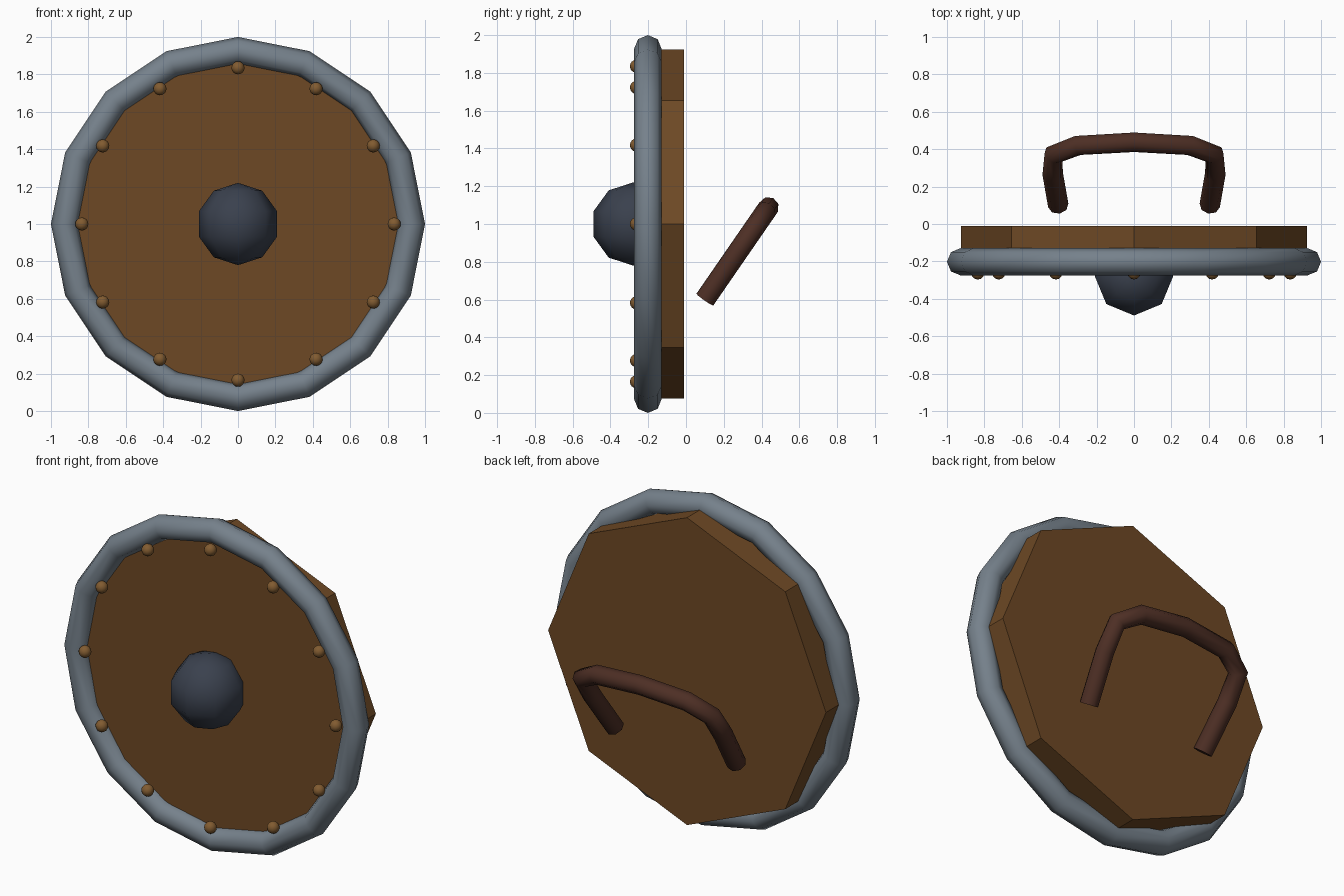
import bpy
from math import radians, sin, cos, pi

cube = bpy.data.objects.get("Cube")
if cube:
    bpy.data.objects.remove(cube, do_unlink=True)


def material(name, color):
    mat = bpy.data.materials.new(name)
    mat.use_nodes = True
    rgba = (*color, 1)
    mat.diffuse_color = rgba
    mat.node_tree.nodes["Principled BSDF"].inputs["Base Color"].default_value = rgba
    return mat


wood = material("brown wood", (0.155, 0.066, 0.018))
steel = material("grey steel", (0.18, 0.22, 0.26))
iron = material("dark iron", (0.042, 0.052, 0.075))
brass = material("dull brass", (0.22, 0.105, 0.03))
leather = material("dark leather", (0.075, 0.028, 0.018))


def finish(name, mat, smooth=True):
    obj = bpy.context.object
    obj.name = name
    obj.data.materials.append(mat)
    if smooth:
        bpy.ops.object.shade_smooth_by_angle(angle=radians(62))
    return obj


facing = (pi / 2, 0, 0)

# Octagonal wooden board with a corner at the top
bpy.ops.mesh.primitive_cylinder_add(vertices=8, radius=0.925, depth=0.2,
                                    location=(0, -0.11, 1), rotation=facing)
finish("board", wood, smooth=False)

# Sixteen-sided metal rim
bpy.ops.mesh.primitive_torus_add(major_segments=16, minor_segments=8,
                                 major_radius=0.927, minor_radius=0.073,
                                 location=(0, -0.202, 1), rotation=facing)
finish("rim", steel)

# Central boss
bpy.ops.mesh.primitive_uv_sphere_add(segments=8, ring_count=5, radius=0.22,
                                     location=(0, -0.28, 1))
finish("boss", iron)

# Ring of rivets
for i in range(12):
    a = i * pi / 6
    bpy.ops.mesh.primitive_uv_sphere_add(
        segments=12, ring_count=8, radius=0.035,
        location=(0.835 * cos(a), -0.262, 1 + 0.835 * sin(a)))
    finish(f"rivet_{i + 1}", brass)

# Slanted grip: half the path as (x, y), mirrored, rising with y
half = [(0.405, 0.10), (0.435, 0.27), (0.43, 0.37), (0.3, 0.42)]
path = half + [(0, 0.437)] + [(-x, y) for x, y in reversed(half)]
curve = bpy.data.curves.new("grip", "CURVE")
curve.dimensions = "3D"
curve.bevel_depth = 0.055
curve.bevel_resolution = 2
curve.use_fill_caps = True
spline = curve.splines.new("POLY")
spline.points.add(len(path) - 1)
for point, (x, y) in zip(spline.points, path):
    point.co = (x, y, 0.60 + (y - 0.10) * 1.45, 1)
grip = bpy.data.objects.new("grip", curve)
bpy.context.collection.objects.link(grip)
bpy.ops.object.select_all(action="DESELECT")
grip.select_set(True)
bpy.context.view_layer.objects.active = grip
bpy.ops.object.convert(target="MESH")
finish("grip", leather)
